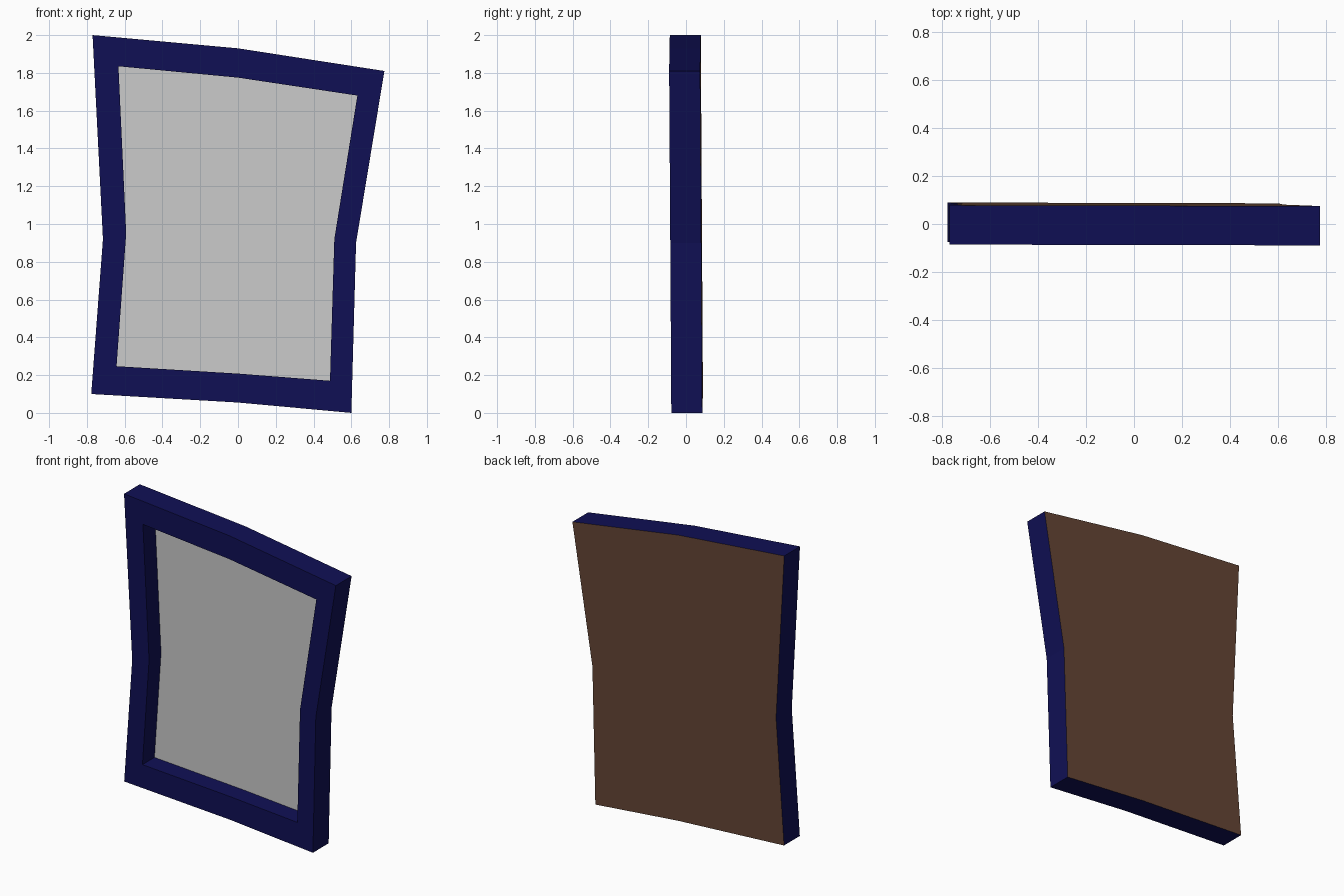
import bpy

if "Cube" in bpy.data.objects:
    bpy.data.objects.remove(bpy.data.objects["Cube"])

# Outlines as (x, z), counter-clockwise seen from the front
OUTER = [(-0.77, 2.0), (-0.715, 0.92), (-0.777, 0.1), (0, 0.055),
         (0.60, 0.0), (0.625, 0.9), (0.775, 1.81), (0, 1.93)]
INNER = [(-0.633, 1.835), (-0.592, 0.95), (-0.643, 0.247), (0, 0.208),
         (0.487, 0.17), (0.51, 0.92), (0.632, 1.68), (0, 1.775)]
FRONT, GLASS, BACK = -0.082, 0.043, 0.082


def ring(outline, y):
    """Place an outline at depth y, with the slight lean of the whole piece."""
    return [(x, y - 0.003 * x - 0.006 * (z - 1), z) for x, z in outline]


def make(name, verts, faces, color=None):
    mesh = bpy.data.meshes.new(name)
    mesh.from_pydata(verts, [], faces)
    obj = bpy.data.objects.new(name, mesh)
    bpy.context.collection.objects.link(obj)
    if color:
        mat = bpy.data.materials.new(name + "_paint")
        mat.diffuse_color = (*color, 1)
        mat.use_nodes = True
        mat.node_tree.nodes["Principled BSDF"].inputs["Base Color"].default_value = mat.diffuse_color
        mesh.materials.append(mat)
    return obj


n = len(OUTER)

# Frame: outer wall, front border and recess wall bridged between four rings
rings = [ring(OUTER, BACK), ring(OUTER, FRONT), ring(INNER, FRONT), ring(INNER, GLASS)]
faces = [(r * n + i, r * n + (i + 1) % n, (r + 1) * n + (i + 1) % n, (r + 1) * n + i)
         for r in range(3) for i in range(n)]
make("frame", sum(rings, []), faces, (0.005, 0.005, 0.09))

# Mirror glass at the bottom of the recess
make("mirror_glass", ring(INNER, GLASS), [tuple(range(n))])

# Wooden backing flush with the rear of the frame
make("backing", ring(OUTER, BACK), [tuple(reversed(range(n)))], (0.13, 0.06, 0.035))
